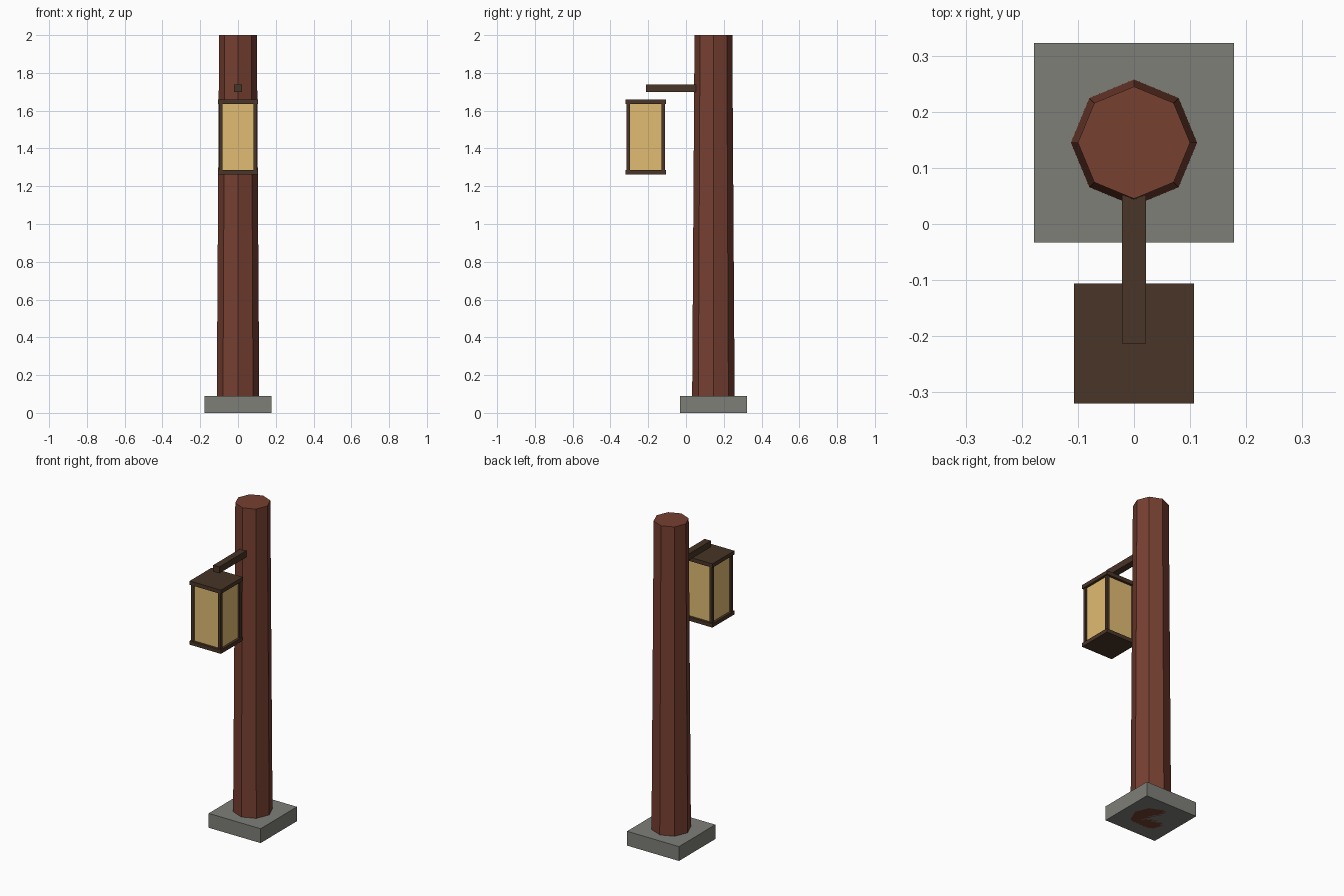
import bpy
import bmesh
from math import pi
from mathutils import Matrix

if "Cube" in bpy.data.objects:
    bpy.data.objects.remove(bpy.data.objects["Cube"])


def material(name, rgb):
    m = bpy.data.materials.new(name)
    m.diffuse_color = (*rgb, 1)
    m.use_nodes = True
    m.node_tree.nodes["Principled BSDF"].inputs["Base Color"].default_value = m.diffuse_color
    return m


wood = material("red_wood", (0.18, 0.05, 0.03))
stone = material("stone", (0.21, 0.21, 0.19))
iron = material("dark_frame", (0.065, 0.035, 0.02))
glow = material("warm_pane", (0.75, 0.50, 0.17))


def finish(bm, name, mat):
    mesh = bpy.data.meshes.new(name)
    bm.to_mesh(mesh)
    bm.free()
    mesh.materials.append(mat)
    obj = bpy.data.objects.new(name, mesh)
    bpy.context.collection.objects.link(obj)
    return obj


def box(name, x, y, z, mat):
    """Box from (min, max) ranges on each axis."""
    bm = bmesh.new()
    bmesh.ops.create_cube(bm, size=1)
    for v in bm.verts:
        v.co = [r[0] + (c + 0.5) * (r[1] - r[0]) for c, r in zip(v.co, (x, y, z))]
    return finish(bm, name, mat)


POST_Y = 0.145
LAMP_Y = -0.213


def lamp_box(name, half, z0, z1, mat, cx=0.0, cy=0.0):
    return box(name, (cx - half, cx + half),
               (LAMP_Y + cy - half, LAMP_Y + cy + half), (z0, z1), mat)


# Stone footing
box("base", (-0.178, 0.178), (POST_Y - 0.178, POST_Y + 0.178), (0, 0.089), stone)

# Tapered octagonal post, corners on the axes
bm = bmesh.new()
bmesh.ops.create_cone(bm, cap_ends=True, segments=8, radius1=0.113, radius2=0.1,
                      depth=2, matrix=Matrix.Translation((0, POST_Y, 1)))
finish(bm, "post", wood)

# Arm reaching out over the lantern
box("arm", (-0.021, 0.021), (LAMP_Y, POST_Y), (1.698, 1.738), iron)

# Lantern: glowing body, top and bottom plates, corner bars
lamp_box("lantern_pane", 0.092, 1.28, 1.64, glow)
lamp_box("lantern_top", 0.107, 1.634, 1.658, iron)
lamp_box("lantern_bottom", 0.107, 1.263, 1.287, iron)
for i, sx in enumerate((-1, 1)):
    for j, sy in enumerate((-1, 1)):
        lamp_box(f"lantern_corner_{i * 2 + j + 1}", 0.009, 1.275, 1.645, iron,
                 sx * 0.092, sy * 0.092)
